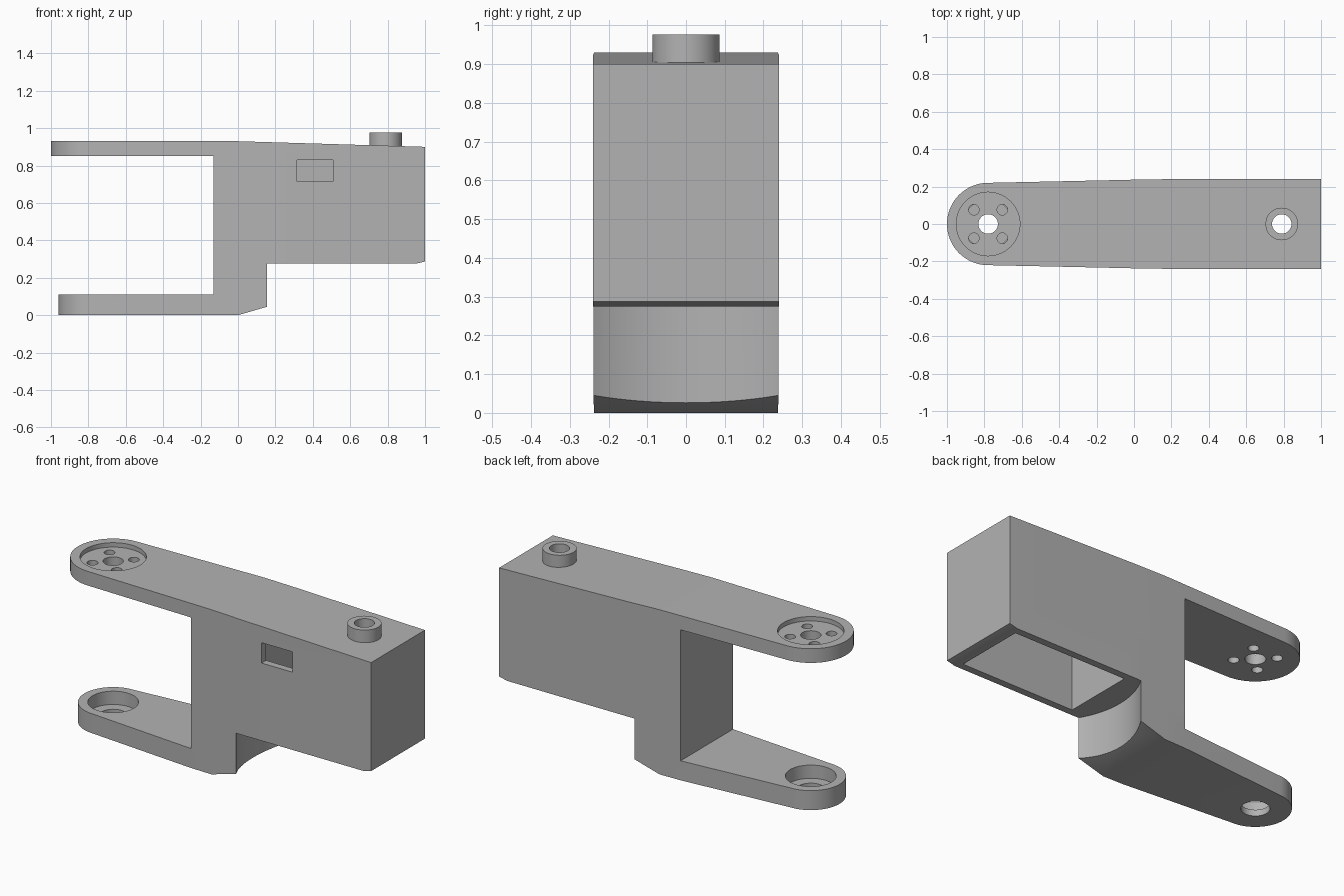
import bpy, bmesh, math
from mathutils import Vector

if "Cube" in bpy.data.objects:
    bpy.data.objects.remove(bpy.data.objects["Cube"], do_unlink=True)

grey = bpy.data.materials.new("plain_grey")
grey.use_nodes = True
COLOR = (0.45, 0.45, 0.45, 1)
grey.diffuse_color = COLOR
grey.node_tree.nodes["Principled BSDF"].inputs["Base Color"].default_value = COLOR


def prism(name, base, push):
    """Extrude a closed loop of 3D points along a vector."""
    bm = bmesh.new()
    face = bm.faces.new([bm.verts.new(p) for p in base])
    moved = bmesh.ops.extrude_face_region(bm, geom=[face])["geom"]
    bmesh.ops.translate(bm, vec=Vector(push),
                        verts=[v for v in moved if isinstance(v, bmesh.types.BMVert)])
    bmesh.ops.recalc_face_normals(bm, faces=bm.faces)
    mesh = bpy.data.meshes.new(name)
    bm.to_mesh(mesh)
    bm.free()
    mesh.materials.append(grey)
    obj = bpy.data.objects.new(name, mesh)
    bpy.context.collection.objects.link(obj)
    return obj


def flat_prism(name, outline, z0, z1):
    return prism(name, [(x, y, z0) for x, y in outline], (0, 0, z1 - z0))


def box(name, x0, x1, y0, y1, z0, z1):
    return flat_prism(name, [(x0, y0), (x1, y0), (x1, y1), (x0, y1)], z0, z1)


def cylinder(name, x, y, radius, z0, z1, sides=48):
    ring = [math.tau * i / sides for i in range(sides)]
    return flat_prism(name, [(x + radius * math.cos(a), y + radius * math.sin(a))
                             for a in ring], z0, z1)


def combine(target, tool, operation):
    tool.hide_render = True
    mod = target.modifiers.new(operation.lower(), "BOOLEAN")
    mod.operation = operation
    mod.solver = "EXACT"
    mod.object = tool
    bpy.context.view_layer.objects.active = target
    bpy.ops.object.modifier_apply(modifier=mod.name)
    bpy.data.objects.remove(tool, do_unlink=True)


HUB = -0.78      # pivot axis of both arms
PIN = 0.79       # axis of the tube on top


def arm_outline(radius):
    """Rounded arm end that widens into the body."""
    end = [math.pi / 2 + math.pi * i / 32 for i in range(33)]
    arc = [(HUB + radius * math.cos(a), radius * math.sin(a)) for a in end]
    side = [(-0.13, 0.234), (0.0, 0.237), (0.2, 0.24), (1.0, 0.24)]
    return arc + [(x, -y) for x, y in side] + side[::-1]


# Bracket: two arm plans stacked, then trimmed to the side profile
bracket = flat_prism("bracket_body", arm_outline(0.22), 0.2, 1.0)
combine(bracket, flat_prism("lower_plan", arm_outline(0.18), -0.1, 0.2), "UNION")
profile = [(-1.1, 0.93), (-1.1, 0.85), (-0.13, 0.85), (-0.13, 0.11), (-1.1, 0.11),
           (-1.1, 0), (0, 0), (0.155, 0.045), (0.155, 0.275), (0.95, 0.275),
           (1.0, 0.287), (1.1, 0.311), (1.1, 0.897), (0, 0.93)]
combine(bracket, prism("side_profile", [(x, -0.5, z) for x, z in profile], (0, 1, 0)),
        "INTERSECT")

# Hollow scoop in the end of the foot
combine(bracket, cylinder("foot_scoop", 0.555, 0, 0.465, -0.1, 0.275, 96), "DIFFERENCE")

# Deep housing open underneath, with a window through the front wall
combine(bracket, box("housing", 0.23, 0.93, -0.2, 0.2, 0.2, 0.84), "DIFFERENCE")
combine(bracket, box("window", 0.315, 0.508, -0.3, -0.1, 0.714, 0.829), "DIFFERENCE")

# Tube on the roof
combine(bracket, cylinder("tube", PIN, 0, 0.087, 0.87, 0.976), "UNION")
combine(bracket, cylinder("tube_bore", PIN, 0, 0.052, 0.7, 1.1), "DIFFERENCE")

# Upper hub: shallow recess, centre hole and four screw holes
combine(bracket, cylinder("hub_recess", HUB, 0, 0.17, 0.905, 1.1, 64), "DIFFERENCE")
combine(bracket, cylinder("hub_hole", HUB, 0, 0.052, 0.7, 1.1), "DIFFERENCE")
for sx in (-1, 1):
    for sy in (-1, 1):
        combine(bracket, cylinder("screw_hole", HUB + sx * 0.076, sy * 0.076, 0.028,
                                  0.7, 1.1, 24), "DIFFERENCE")

# Lower hub: stepped bearing seat
combine(bracket, cylinder("bearing_seat", HUB, 0, 0.13, 0.035, 0.3, 64), "DIFFERENCE")
combine(bracket, cylinder("bearing_hole", HUB, 0, 0.072, -0.2, 0.3), "DIFFERENCE")

bpy.ops.object.select_all(action="DESELECT")
bracket.select_set(True)
bpy.context.view_layer.objects.active = bracket
bpy.ops.object.shade_smooth_by_angle(angle=math.radians(25))
